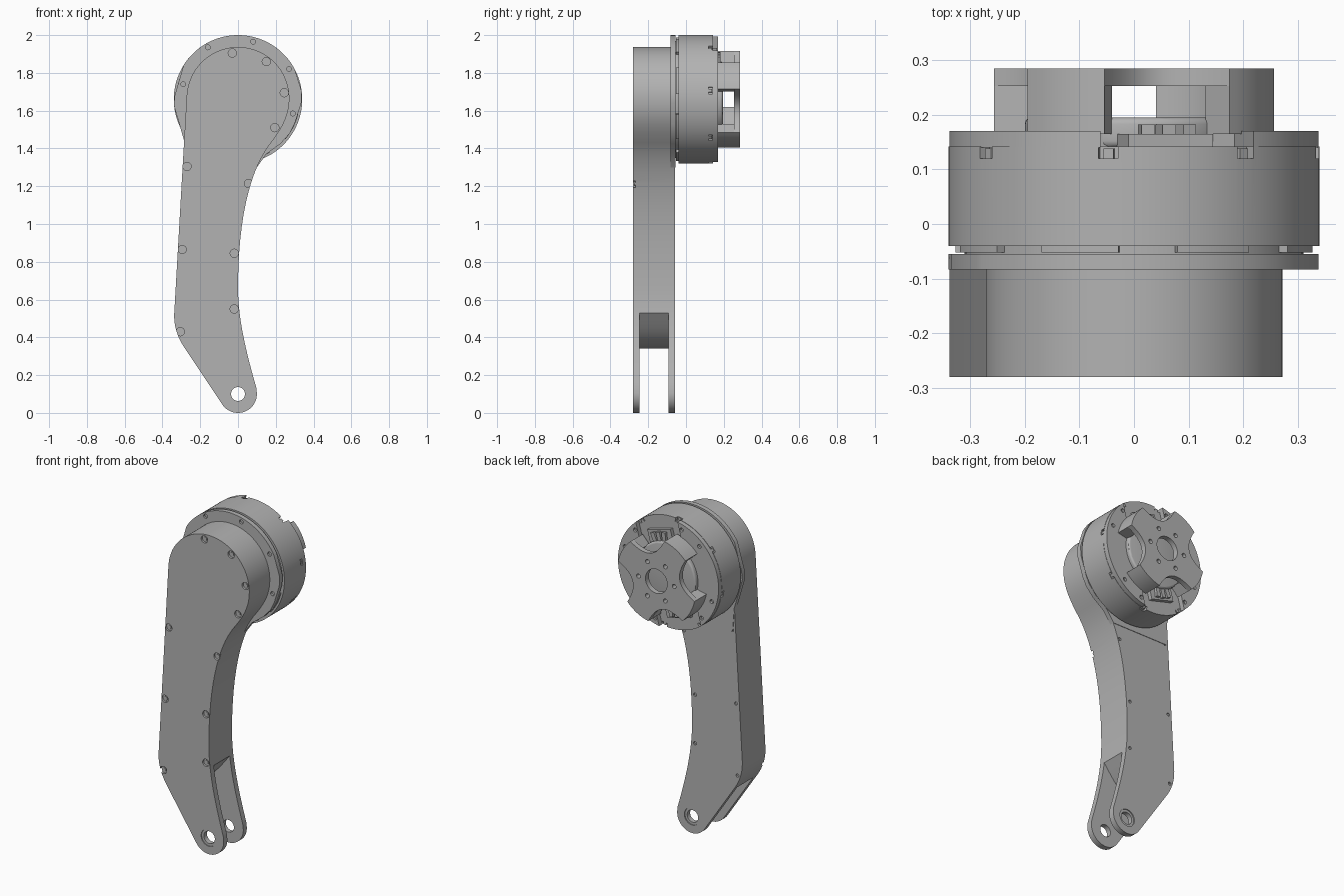
import bpy, bmesh, math
from mathutils import Vector
from mathutils.geometry import interpolate_bezier

if "Cube" in bpy.data.objects:
    bpy.data.objects.remove(bpy.data.objects["Cube"])

HUB = 1.66      # height of the motor axis
R = 0.34        # motor radius

grey = bpy.data.materials.new("machined grey")
grey.use_nodes = True
grey.diffuse_color = (0.45, 0.45, 0.45, 1)
grey.node_tree.nodes["Principled BSDF"].inputs["Base Color"].default_value = (0.45, 0.45, 0.45, 1)


def arc(cx, cz, r, a0=0, a1=360, n=32):
    """Points on an arc in the x-z plane; a full circle omits the repeated end."""
    steps = n if a1 - a0 == 360 else n + 1
    angles = [math.radians(a0 + (a1 - a0) * i / n) for i in range(steps)]
    return [(cx + r * math.cos(a), cz + r * math.sin(a)) for a in angles]


def curve(a, ha, hb, b, n=14):
    return [tuple(p) for p in interpolate_bezier(Vector(a), Vector(ha), Vector(hb), Vector(b), n)]


def polar(angle, r):
    a = math.radians(angle)
    return (r * math.cos(a), HUB + r * math.sin(a))


def radial_box(angle, r0, r1, width):
    """Rectangle pointing outward from the motor axis."""
    a = math.radians(angle)
    d, s, c = Vector((math.cos(a), math.sin(a))), Vector((-math.sin(a), math.cos(a))), Vector((0, HUB))
    h = width / 2
    return [tuple(c + d * r + s * w) for r, w in ((r0, -h), (r1, -h), (r1, h), (r0, h))]


def sector(angle, half, r0, r1):
    return arc(0, HUB, r1, angle - half, angle + half, 10) + arc(0, HUB, r0, angle - half, angle + half, 10)[::-1]


def prism(name, loops, y0, y1):
    """Extrude one or several x-z outlines from y0 to y1."""
    bm = bmesh.new()
    for pts in loops:
        face = bm.faces.new([bm.verts.new((x, y0, z)) for x, z in pts])
        new = bmesh.ops.extrude_face_region(bm, geom=[face])["geom"]
        bmesh.ops.translate(bm, vec=(0, y1 - y0, 0), verts=[v for v in new if isinstance(v, bmesh.types.BMVert)])
    bmesh.ops.recalc_face_normals(bm, faces=bm.faces)
    mesh = bpy.data.meshes.new(name)
    bm.to_mesh(mesh)
    bm.free()
    mesh.materials.append(grey)
    ob = bpy.data.objects.new(name, mesh)
    bpy.context.collection.objects.link(ob)
    return ob


def apply(ob, mod):
    bpy.context.view_layer.objects.active = ob
    bpy.ops.object.modifier_apply(modifier=mod.name)


def cut(ob, loops, y0, y1):
    cutter = prism("cutter", loops, y0, y1)
    cutter.hide_render = True
    mod = ob.modifiers.new("cut", "BOOLEAN")
    mod.operation, mod.solver, mod.object = "DIFFERENCE", "EXACT", cutter
    apply(ob, mod)
    bpy.data.objects.remove(cutter)


def round_edges(ob, width):
    mod = ob.modifiers.new("round", "BEVEL")
    mod.width, mod.segments, mod.limit_method = width, 3, "ANGLE"
    apply(ob, mod)


parts = []

# Leg: curved limb from the motor head down to the forked pivot
outline = arc(0, 0.1, 0.1, 213, 370, 24)
outline += curve((0.098, 0.13), (0.055, 0.28), (0.0, 0.48), (0.0, 0.66))
outline += curve((0.0, 0.66), (0.0, 0.95), (0.04, 1.24), (0.16, 1.41))[1:]
outline += curve((0.16, 1.41), (0.23, 1.5), (0.272, 1.57), (0.272, 1.665))[1:-1]
outline += arc(0, 1.665, 0.272, 0, 178, 48)
outline += curve((-0.338, 0.52), (-0.34, 0.45), (-0.315, 0.39), (-0.28, 0.34), 8)
leg = prism("leg", [outline], -0.28, -0.058)
slot = [(-0.6, -0.1), (0.4, -0.1), (0.4, 0.53), (0.03, 0.53)]
slot += curve((0.01, 0.53), (-0.06, 0.44), (-0.12, 0.345), (-0.24, 0.34)) + [(-0.6, 0.34)]
cut(leg, [slot], -0.245, -0.092)
cut(leg, [arc(0, 0.1, 0.037)], -0.4, 0.1)
cut(leg, [arc(0, 0.1, 0.052)], -0.29, -0.275)
cut(leg, [arc(0, 0.1, 0.052)], -0.064, -0.05)

# Screw holes on the leg cover, counterbored
limb_screws = [(-0.27, 1.305), (0.055, 1.215), (-0.295, 0.865), (-0.02, 0.845), (-0.02, 0.55), (-0.305, 0.43)]
screws = [(-0.03, 1.905), (0.15, 1.86), (0.245, 1.695), (0.195, 1.51)] + limb_screws
cut(leg, [arc(x, z, 0.022, n=16) for x, z in screws], -0.3, -0.268)
cut(leg, [arc(x, z, 0.01, n=12) for x, z in limb_screws], -0.068, -0.04)
parts.append(leg)
parts.append(prism("leg_screws", [arc(x, z, 0.012, n=12) for x, z in screws], -0.274, -0.262))

# Flange between leg and motor
flange_outline = [(0.15, 1.37), (0.225, 1.425), (0.275, 1.48), (0.3, 1.53), (0.335, 1.64), (0.338, 1.7)]
flange_outline += arc(0, HUB, R, 28, 148, 40)
flange_outline += [(-0.335, 1.68), (-0.34, 1.63), (-0.285, 1.44), (-0.275, 1.3), (0.1, 1.3)]
flange = prism("flange", [flange_outline], -0.083, -0.055)
flange_screws = [(-0.16, 1.935), (0.08, 1.965), (0.27, 1.82), (0.29, 1.585), (-0.29, 1.74)]
cut(flange, [arc(x, z, 0.013, n=12) for x, z in flange_screws], -0.1, -0.07)
parts.append(flange)

# Motor housing with clip pockets around the rear rim
steps = [8 + 45 * i for i in range(8)]
parts.append(prism("motor_neck", [arc(0, HUB, 0.31, n=96)], -0.06, -0.035))
parts.append(prism("neck_lugs", [sector(a + 10, 13, 0.29, 0.328) for a in steps], -0.052, -0.035))
motor = prism("motor_housing", [arc(0, HUB, R, n=128)], -0.04, 0.142)
cut(motor, [radial_box(a, 0.318, 0.4, 0.036) for a in steps], 0.12, 0.2)
parts.append(motor)
parts.append(prism("rim_clips", [radial_box(a, 0.3, 0.335, 0.018) for a in steps], 0.118, 0.138))

# Rear cover plate, notched where the wiring passes
cover = prism("rear_cover", [arc(0, HUB, 0.338, n=128)], 0.14, 0.17)
cut(cover, [radial_box(a, 0.17, 0.5, 0.29) for a in (75, 255)], 0.1, 0.2)
cut(cover, [arc(*polar(a + o, 0.305), 0.012, n=12) for a in (30, 120, 210, 300) for o in (-13, 13)], 0.155, 0.2)
parts.append(cover)

# Output disc and wiring sockets
disc = prism("output_disc", [arc(0, HUB, 0.2, n=64)], 0.14, 0.195)
round_edges(disc, 0.012)
parts.append(disc)
for name, angle in (("upper_socket", 75), ("lower_socket", 255)):
    parts.append(prism(name, [radial_box(angle, 0.15, 0.26, 0.16)], 0.13, 0.165))
    parts.append(prism(name + "_pins", [radial_box(angle + o, 0.17, 0.25, 0.025) for o in (-9, 0, 9)], 0.16, 0.182))

# Four-armed bracket: arms standing on the cover, joined by a scalloped plate
arms = (30, 120, 210, 300)
cross = []
for a in arms:
    cross += arc(0, HUB, 0.262, a - 18, a + 18, 10)
    cross += curve(polar(a + 18, 0.262), polar(a + 32, 0.145), polar(a + 58, 0.145), polar(a + 72, 0.262))[1:-1]
plate = prism("bracket_plate", [cross], 0.253, 0.285)
cut(plate, [arc(0, HUB, 0.073, n=48)], 0.2, 0.3)
cut(plate, [arc(*polar(60 * i, 0.12), 0.013, n=16) for i in range(6)], 0.2, 0.3)
parts.append(plate)
parts.append(prism("bracket_arms", [sector(a, 18, 0.195, 0.262) for a in arms], 0.165, 0.255))

# Smooth the curved walls, keep the machined edges crisp
bpy.ops.object.select_all(action="DESELECT")
for ob in parts:
    ob.select_set(True)
bpy.context.view_layer.objects.active = leg
bpy.ops.object.shade_smooth_by_angle(angle=math.radians(30))
